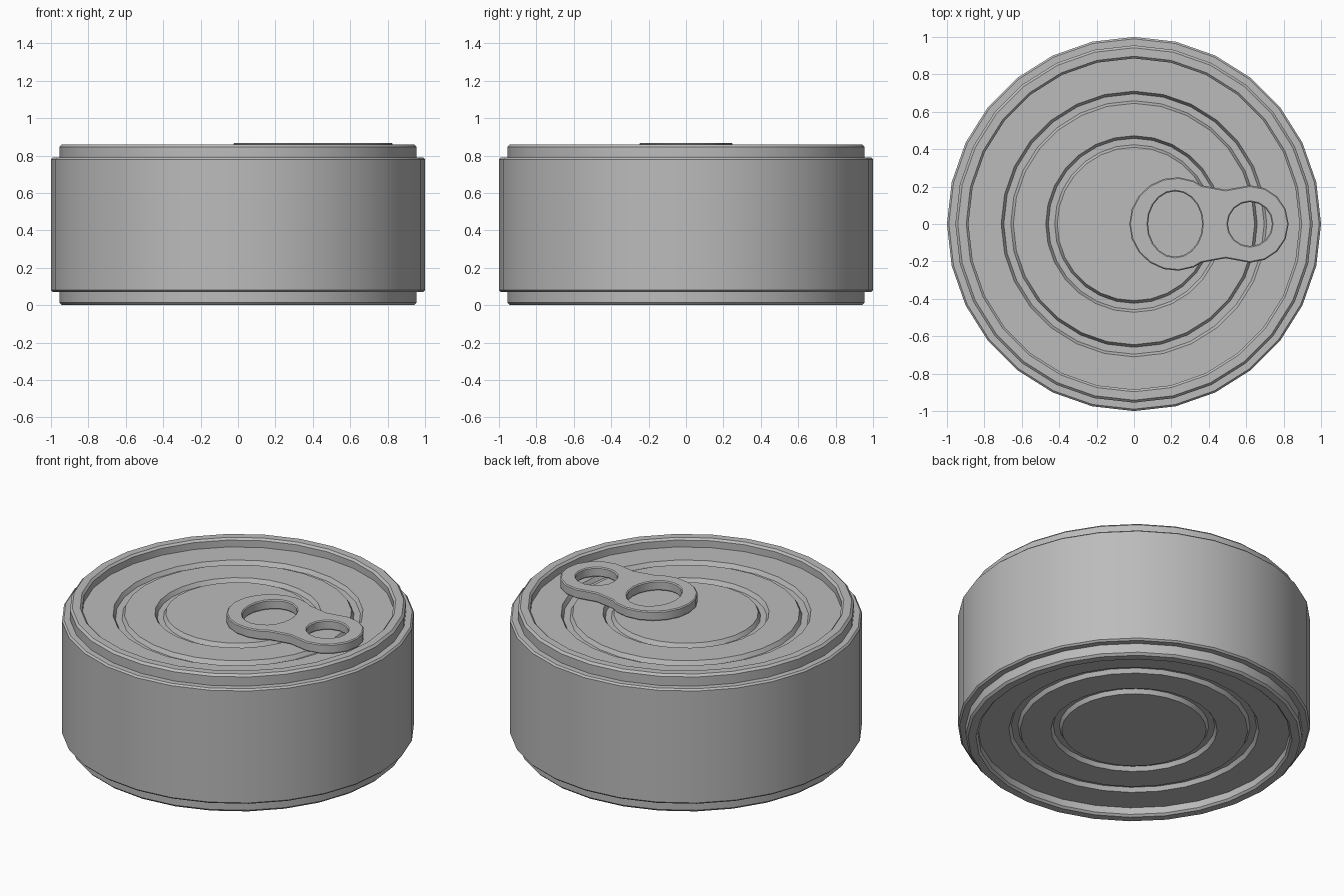
import bpy, bmesh, math

SIDES = 28        # facets around the can
MID = 0.43        # half the can height
LID = 0.805       # level of the sunken lid

cube = bpy.data.objects.get("Cube")
if cube:
    bpy.data.objects.remove(cube, do_unlink=True)

# One plain metal colour
metal = bpy.data.materials.new("grey_metal")
metal.use_nodes = True
colour = (0.5, 0.5, 0.5, 1)
metal.diffuse_color = colour
metal.node_tree.nodes["Principled BSDF"].inputs["Base Color"].default_value = colour


def smooth(obj, degrees):
    bpy.ops.object.select_all(action='DESELECT')
    obj.select_set(True)
    bpy.context.view_layer.objects.active = obj
    bpy.ops.object.shade_smooth_by_angle(angle=math.radians(degrees))


def lathe(name, profile):
    """Revolve (radius, height) points around the z axis."""
    bm = bmesh.new()
    verts = [bm.verts.new((r, 0, z)) for r, z in profile]
    edges = [bm.edges.new(pair) for pair in zip(verts, verts[1:])]
    bmesh.ops.spin(bm, geom=verts + edges, cent=(0, 0, 0), axis=(0, 0, 1),
                   angle=math.tau, steps=SIDES)
    bmesh.ops.remove_doubles(bm, verts=bm.verts, dist=0.0005)
    bmesh.ops.recalc_face_normals(bm, faces=bm.faces)
    mesh = bpy.data.meshes.new(name)
    bm.to_mesh(mesh)
    bm.free()
    obj = bpy.data.objects.new(name, mesh)
    bpy.context.collection.objects.link(obj)
    mesh.materials.append(metal)
    smooth(obj, 40)
    return obj


def groove(inner, outer, depth=0.025, slope=0.014):
    """Pressed ring in the lid."""
    return [(inner, LID), (inner + slope, LID - depth),
            (outer - slope, LID - depth), (outer, LID)]


# Can: upper half profile, from the lid centre outwards, then mirrored below
upper = [(0, LID)]
upper += groove(0.41, 0.472)
upper += groove(0.645, 0.71)
upper += [(0.885, LID), (0.885, 0.848), (0.897, 0.86),       # inner rim
          (0.942, 0.86), (0.955, 0.847), (0.955, 0.79),      # outer rim
          (0.99, 0.79), (1.0, 0.78)]                         # wide wall
lower = [(r, 2 * MID - z) for r, z in reversed(upper)]
lathe("can_body", upper + lower)


# Pull tab: a filled outline with two finger holes
def ellipse(cx, rx, ry, count):
    return [(cx + rx * math.cos(math.tau * i / count),
             ry * math.sin(math.tau * i / count)) for i in range(count)]


def arc(cx, radius, start, end, count):
    angles = [math.radians(start + (end - start) * i / count) for i in range(count + 1)]
    return [(cx + radius * math.cos(a), radius * math.sin(a)) for a in angles]


half = arc(0.62, 0.207, 0, 90, 4) + [(0.49, 0.183), (0.36, 0.207)]
half += arc(0.225, 0.25, 68, 180, 6)
outline = half + [(x, -y) for x, y in reversed(half[1:-1])]

BEVEL = 0.006
curve = bpy.data.curves.new("pull_tab", 'CURVE')
curve.dimensions = '2D'
curve.fill_mode = 'BOTH'
for points in (outline, ellipse(0.22, 0.145, 0.175, 20), ellipse(0.62, 0.118, 0.118, 16)):
    spline = curve.splines.new('POLY')
    spline.points.add(len(points) - 1)
    for point, (x, y) in zip(spline.points, points):
        point.co = (x, y, 0, 1)
    spline.use_cyclic_u = True
curve.extrude = 0.024
curve.bevel_depth = BEVEL
curve.bevel_resolution = 0
curve.offset = -BEVEL
curve.materials.append(metal)
tab = bpy.data.objects.new("pull_tab", curve)
tab.location.z = 0.838
bpy.context.collection.objects.link(tab)
bpy.ops.object.select_all(action='DESELECT')
tab.select_set(True)
bpy.context.view_layer.objects.active = tab
bpy.ops.object.convert(target='MESH')
smooth(bpy.context.object, 40)
